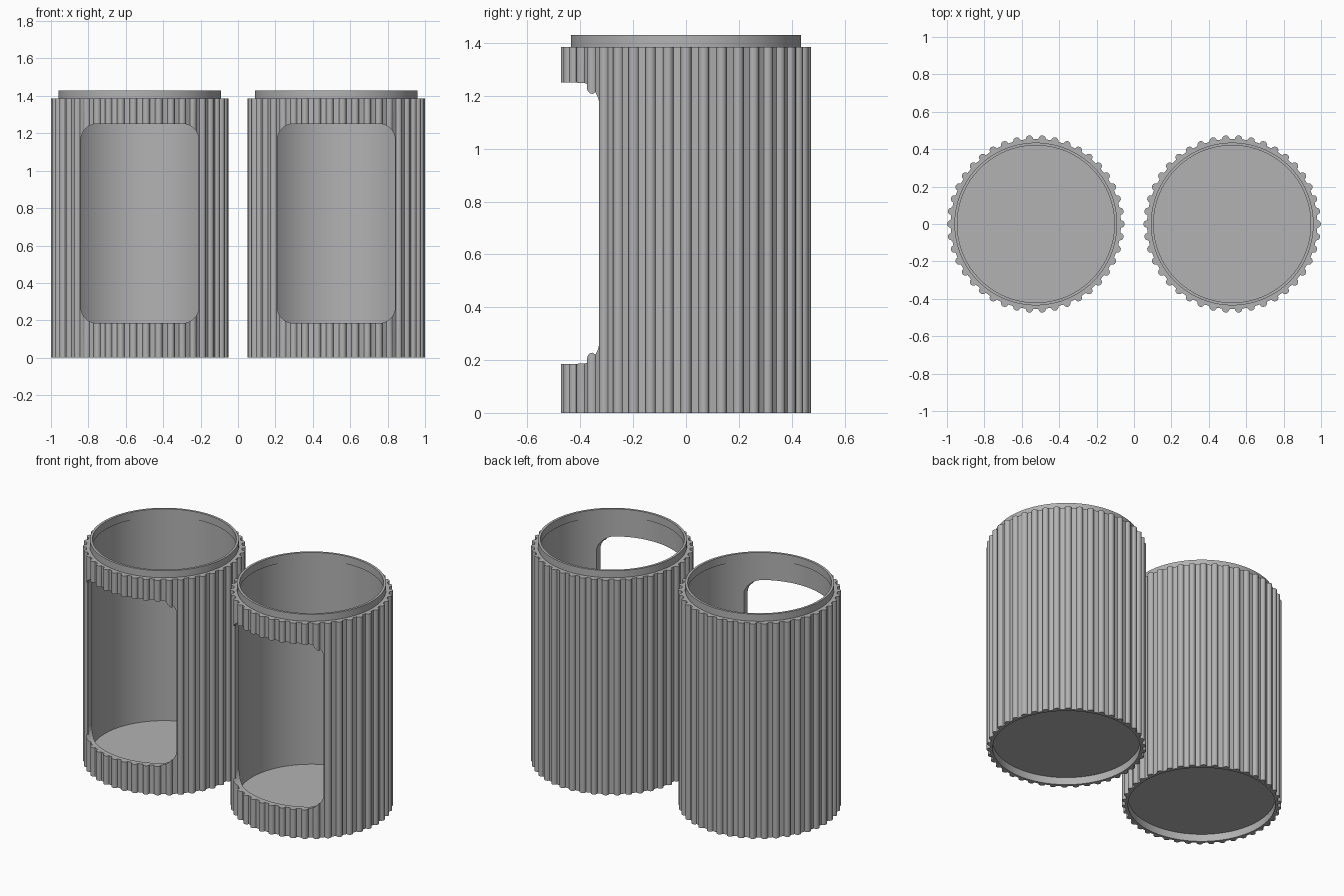
import bpy, bmesh, math

cube = bpy.data.objects.get("Cube")
if cube:
    bpy.data.objects.remove(cube, do_unlink=True)

RIBS, WALL, RIB_R = 42, 0.455, 0.02
HEIGHT, LIP_TOP = 1.385, 1.43
SPACING = 0.525

grey = bpy.data.materials.new("plain grey")
grey.use_nodes = True
colour = (0.45, 0.45, 0.45, 1)
grey.diffuse_color = colour
grey.node_tree.nodes["Principled BSDF"].inputs["Base Color"].default_value = colour


def new_object(name, bm):
    bmesh.ops.recalc_face_normals(bm, faces=bm.faces)
    mesh = bpy.data.meshes.new(name)
    bm.to_mesh(mesh)
    bm.free()
    mesh.materials.append(grey)
    obj = bpy.data.objects.new(name, mesh)
    bpy.context.collection.objects.link(obj)
    return obj


def ribbed_outline():
    """Polar outline of a round wall carrying half-round vertical ribs."""
    points = []
    for i in range(RIBS):
        a = math.tau * i / RIBS
        for k in range(7):
            t = math.pi * (k / 6 - 0.5)
            out, side = WALL + RIB_R * math.cos(t), RIB_R * math.sin(t)
            points.append((a + math.atan2(side, out), math.hypot(out, side)))
        points.append((a + math.pi / RIBS, WALL))
    return points


def build_canister(name, x):
    outline = ribbed_outline()
    bm = bmesh.new()

    def ring(radius, z):
        return [bm.verts.new((x + (radius or r) * math.cos(a),
                              (radius or r) * math.sin(a), z)) for a, r in outline]

    # From the recessed underside, up the ribbed wall, over the lip, down to the floor
    profile = [(0.438, 0.048), (0.438, 0), (None, 0), (None, HEIGHT),
               (0.435, HEIGHT), (0.435, LIP_TOP), (0.42, LIP_TOP),
               (0.42, HEIGHT - 0.005), (0.427, HEIGHT - 0.005), (0.427, 0.062)]
    rings = [ring(r, z) for r, z in profile]
    n = len(outline)
    for low, high in zip(rings, rings[1:]):
        for i in range(n):
            j = (i + 1) % n
            bm.faces.new((low[i], low[j], high[j], high[i]))
    bm.faces.new(rings[0])
    bm.faces.new(rings[-1])
    return new_object(name, bm)


def window_cutter(x):
    """Rounded rectangle pushed through the front wall only."""
    half_w, low, high, r = 0.315, 0.185, 1.25, 0.085
    bm = bmesh.new()
    corners = [(half_w - r, high - r), (r - half_w, high - r),
               (r - half_w, low + r), (half_w - r, low + r)]
    verts = []
    for q, (cx, cz) in enumerate(corners):
        for k in range(9):
            a = math.pi / 2 * (q + k / 8)
            verts.append(bm.verts.new((x + cx + r * math.cos(a), -0.6, cz + r * math.sin(a))))
    face = bm.faces.new(verts)
    extruded = bmesh.ops.extrude_face_region(bm, geom=[face])["geom"]
    bmesh.ops.translate(bm, vec=(0, 0.5, 0),
                        verts=[v for v in extruded if isinstance(v, bmesh.types.BMVert)])
    return new_object("window_cutter", bm)


for side, sign in (("left", 1), ("right", -1)):
    can = build_canister(side + "_ribbed_canister", sign * SPACING)
    cutter = window_cutter(sign * SPACING)
    cutter.hide_render = True
    mod = can.modifiers.new("window", 'BOOLEAN')
    mod.operation, mod.solver, mod.object = 'DIFFERENCE', 'EXACT', cutter
    bpy.ops.object.select_all(action='DESELECT')
    can.select_set(True)
    bpy.context.view_layer.objects.active = can
    bpy.ops.object.modifier_apply(modifier=mod.name)
    bpy.data.objects.remove(cutter, do_unlink=True)
    bpy.ops.object.shade_smooth_by_angle(angle=math.radians(32))
